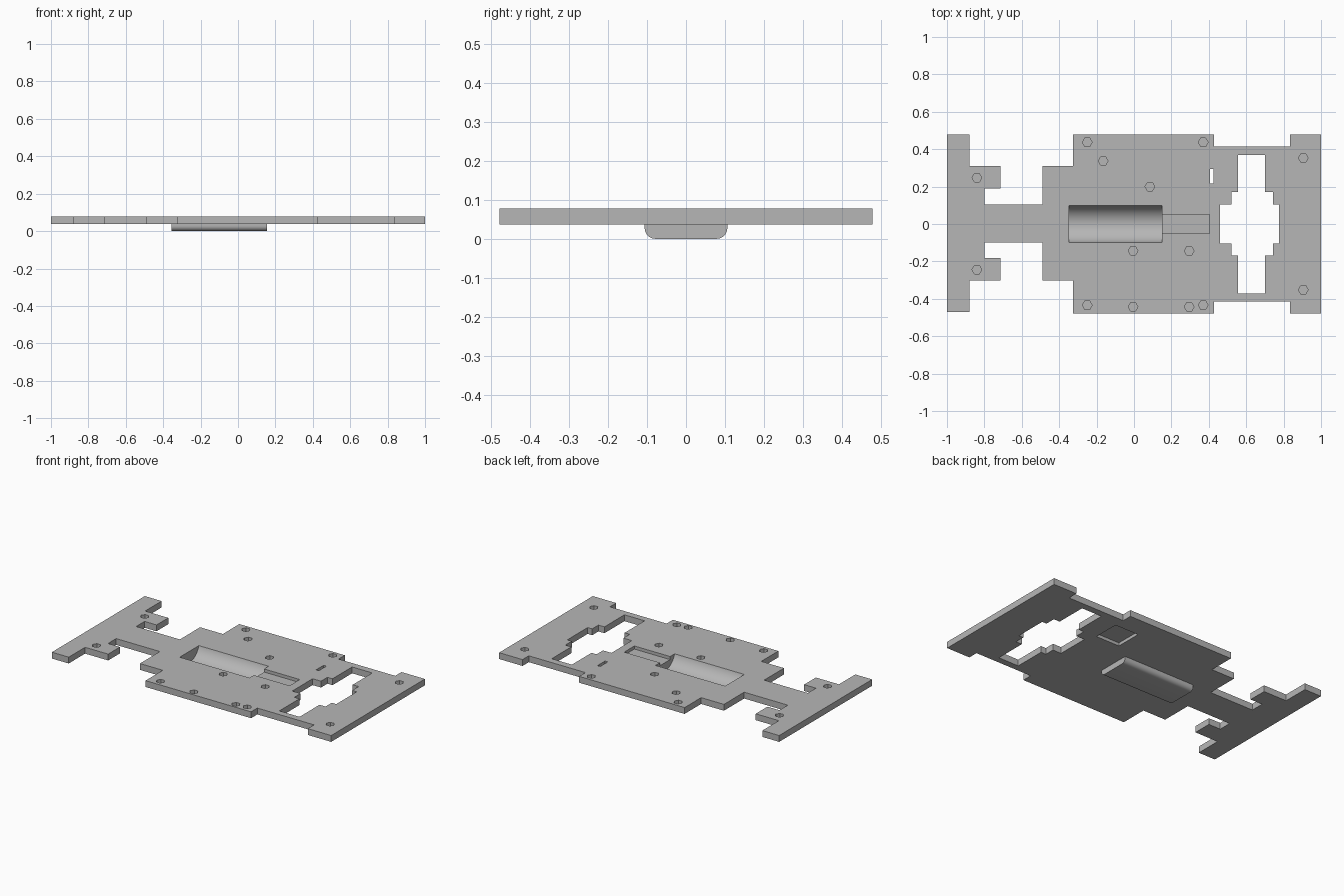
import bpy, bmesh, math
from mathutils import Matrix

if "Cube" in bpy.data.objects:
    bpy.data.objects.remove(bpy.data.objects["Cube"], do_unlink=True)

BOTTOM, TOP = 0.037, 0.078

grey = bpy.data.materials.new("plain grey")
grey.use_nodes = True
colour = (0.47, 0.47, 0.47, 1)
grey.diffuse_color = colour
grey.node_tree.nodes["Principled BSDF"].inputs["Base Color"].default_value = colour


def to_object(name, bm):
    bmesh.ops.recalc_face_normals(bm, faces=bm.faces)
    mesh = bpy.data.meshes.new(name)
    bm.to_mesh(mesh)
    bm.free()
    mesh.materials.append(grey)
    ob = bpy.data.objects.new(name, mesh)
    bpy.context.collection.objects.link(ob)
    return ob


def prism(name, points, direction):
    """Extrude a closed 3D polygon along a direction."""
    bm = bmesh.new()
    face = bm.faces.new([bm.verts.new(p) for p in points])
    made = bmesh.ops.extrude_face_region(bm, geom=[face])["geom"]
    bmesh.ops.translate(bm, vec=direction,
                        verts=[v for v in made if isinstance(v, bmesh.types.BMVert)])
    return to_object(name, bm)


def stepped(name, steps, z0, z1):
    """Plan outline from (x, back y, front y) steps."""
    plan = [(x, back) for x, back, _ in steps]
    plan += [(x, front) for x, _, front in reversed(steps)]
    return prism(name, [(x, y, z0) for x, y in plan], (0, 0, z1 - z0))


def box(name, x0, x1, y0, y1, z0, z1):
    return stepped(name, [(x0, y1, y0), (x1, y1, y0)], z0, z1)


def cylinder(name, radius, depth, sides, matrix):
    bm = bmesh.new()
    bmesh.ops.create_cone(bm, cap_ends=True, segments=sides, radius1=radius,
                          radius2=radius, depth=depth, matrix=matrix)
    return to_object(name, bm)


def combine(target, other, operation):
    mod = target.modifiers.new("combine", "BOOLEAN")
    mod.operation, mod.object, mod.solver = operation, other, "EXACT"
    other.hide_render = True
    bpy.context.view_layer.objects.active = target
    bpy.ops.object.modifier_apply(modifier=mod.name)
    bpy.data.objects.remove(other, do_unlink=True)


# Stepped chassis plate: end bar, stubs, neck, body, side rails, end block
plate = stepped("chassis_plate", [
    (-1, .478, -.47), (-.88, .478, -.47), (-.88, .31, -.303),
    (-.715, .31, -.303), (-.715, .19, -.183), (-.8, .19, -.183),
    (-.8, .104, -.1), (-.488, .104, -.1), (-.488, .31, -.303),
    (-.325, .31, -.303), (-.325, .478, -.478), (.428, .478, -.478),
    (.428, .414, -.414), (.833, .414, -.414), (.833, .478, -.478),
    (1, .478, -.478)], BOTTOM, TOP)

# Rounded cradle under the body
half, r = .106, .028
corners = [(s * (half - r) + r * math.sin(a), r - r * math.cos(a))
           for s, start in ((-1, -90), (1, 0))
           for a in [math.radians(start + 90 * i / 8) for i in range(9)]]
section = corners + [(half, .05), (-half, .05)]
cradle = prism("cradle", [(-.355, y, z) for y, z in section], (.51, 0, 0))
combine(plate, cradle, "UNION")

# Stepped window
cutters = [stepped("window", [
    (.46, .104, -.104), (.52, .104, -.104), (.52, .17, -.168),
    (.556, .17, -.168), (.556, .37, -.372), (.7, .37, -.372),
    (.7, .17, -.168), (.743, .17, -.168), (.743, .104, -.104),
    (.775, .104, -.104)], 0, .2)]

# Battery trough, lying along x
lying = Matrix.Translation((-.099, 0, .107)) @ Matrix.Rotation(math.pi / 2, 4, "Y")
cutters.append(cylinder("trough", .102, .498, 64, lying))

# Shallow top recess, narrow slot and pocket underneath
cutters.append(box("top_recess", .13, .405, -.052, .052, TOP - .02, .2))
cutters.append(box("slot", .406, .426, .217, .294, 0, .2))
cutters.append(box("under_pocket", .26, .428, .175, .345, 0, BOTTOM + .02))

# Blind six-sided screw holes
holes = [(-.25, .437), (.37, .437), (-.165, .337), (.085, .2), (-.84, .247),
         (-.84, -.244), (.905, .353), (.905, -.352), (-.005, -.144),
         (.295, -.144), (-.25, -.434), (-.005, -.443), (.295, -.443), (.37, -.434)]
turn = Matrix.Rotation(math.pi / 6, 4, "Z")
for x, y in holes:
    place = Matrix.Translation((x, y, TOP)) @ turn
    cutters.append(cylinder("screw_hole", .026, .06, 6, place))

for cutter in cutters:
    combine(plate, cutter, "DIFFERENCE")

# Smooth the curved cradle and trough, keep other edges sharp
bpy.ops.object.select_all(action="DESELECT")
plate.select_set(True)
bpy.context.view_layer.objects.active = plate
bpy.ops.object.shade_smooth_by_angle(angle=math.radians(30))
